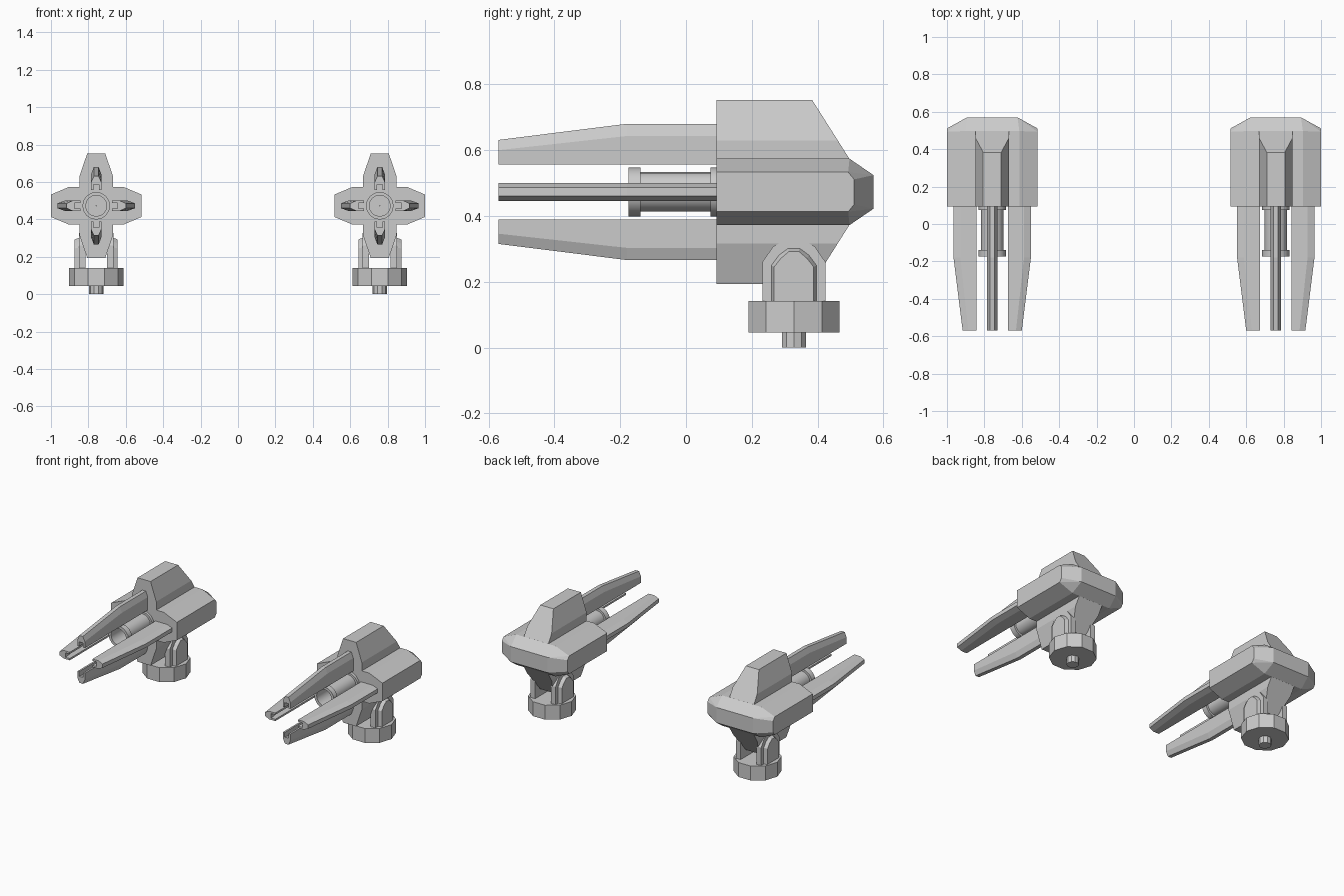
import bpy, bmesh
from math import cos, sin, pi
from mathutils import Matrix

if "Cube" in bpy.data.objects:
    bpy.data.objects.remove(bpy.data.objects["Cube"])

AXIS = 0.473   # height of the gun axis
BASE_Y = 0.328  # centre of the swivel base


def finish(bm, name, loc):
    bmesh.ops.recalc_face_normals(bm, faces=bm.faces[:])
    mesh = bpy.data.meshes.new(name)
    bm.to_mesh(mesh)
    bm.free()
    ob = bpy.data.objects.new(name, mesh)
    ob.location = loc
    bpy.context.collection.objects.link(ob)
    return ob


def hull(name, pts, loc):
    bm = bmesh.new()
    for p in pts:
        bm.verts.new(p)
    res = bmesh.ops.convex_hull(bm, input=bm.verts[:])
    junk = {v for v in res["geom_interior"] if isinstance(v, bmesh.types.BMVert)}
    bmesh.ops.delete(bm, geom=list(junk), context='VERTS')
    bmesh.ops.dissolve_limit(bm, angle_limit=0.02, verts=bm.verts[:], edges=bm.edges[:])
    return finish(bm, name, loc)


def loft(name, rings, loc, rot=None, closed=False):
    """Bridge equal-length rings; cap the ends, or join last to first."""
    bm = bmesh.new()
    vr = [[bm.verts.new(p) for p in r] for r in rings]
    n = len(vr[0])
    pairs = list(zip(vr, vr[1:])) + ([(vr[-1], vr[0])] if closed else [])
    for a, b in pairs:
        for i in range(n):
            j = (i + 1) % n
            bm.faces.new((a[i], a[j], b[j], b[i]))
    if not closed:
        bm.faces.new(vr[0])
        bm.faces.new(vr[-1])
    if rot:
        bm.transform(rot)
    return finish(bm, name, loc)


def circle_y(r, y, n=16):
    return [(r * cos(2 * pi * i / n), y, r * sin(2 * pi * i / n)) for i in range(n)]


def circle_z(r, z, n=10):
    return [(r * cos(2 * pi * i / n), r * sin(2 * pi * i / n), z) for i in range(n)]


def prong_ring(y, mid, out):
    # U-shaped channel, open towards the barrel
    a, b, c, inn = 0.027, 0.013, 0.015, 0.084
    half = [(a, inn), (a, mid), (b, out)]
    cut = [(c, inn), (c, mid - 0.012)]
    prof = [(-x, z) for x, z in half] + [(x, z) for x, z in half[::-1]]
    prof += cut + [(-x, z) for x, z in cut[::-1]]
    return [(x, y, z) for x, z in prof]


def arch(x, w, top, shoulder):
    # half-octagon topped plate outline in the y-z plane
    return [(x, s * y, z) for s in (-1, 1) for y, z in
            ((w, 0.13), (w, shoulder), (w * 0.66, top - 0.021), (w * 0.25, top))]


def turret(cx, side):
    axis = (cx, 0, AXIS)

    # horizontal body with chamfered rear
    pts = []
    for sx in (-1, 1):
        for sz in (-1, 1):
            pts += [(sx * x, y, sz * z) for x, y, z in
                    ((0.145, 0.093, 0.101), (0.242, 0.093, 0.06),
                     (0.145, 0.497, 0.101), (0.242, 0.493, 0.06),
                     (0.242, 0.511, 0.038), (0.135, 0.57, 0.051))]
    hull(side + "_body", pts, axis)

    # upper and lower fins
    for sz, label in ((1, "upper"), (-1, "lower")):
        pts = [(sx * x, y, sz * z) for sx in (-1, 1) for x, y, z in
               ((0.09, 0.093, 0.1), (0.09, 0.093, 0.157), (0.048, 0.093, 0.28),
                (0.09, 0.497, 0.1), (0.09, 0.461, 0.157), (0.048, 0.383, 0.28))]
        hull(f"{side}_{label}_fin", pts, axis)

    # four tapered prongs around the barrel
    for k in range(4):
        rings = [prong_ring(0.1, 0.17, 0.207), prong_ring(-0.18, 0.17, 0.207),
                 prong_ring(-0.57, 0.127, 0.158)]
        loft(f"{side}_prong_{k + 1}", rings, axis, Matrix.Rotation(k * pi / 2, 4, 'Y'))

    # hollow barrel with end collars
    prof = [(0.056, -0.175), (0.074, -0.175), (0.074, -0.138), (0.06, -0.138),
            (0.06, 0.075), (0.074, 0.075), (0.074, 0.095), (0.001, 0.095),
            (0.001, 0.06), (0.056, 0.06)]
    barrel = loft(side + "_barrel", [circle_y(r, y) for r, y in prof], axis, closed=True)
    barrel.data.shade_smooth()
    barrel.data.set_sharp_from_angle(angle=0.6)

    # swivel base and pin
    base = (cx, BASE_Y, 0)
    loft(side + "_base", [circle_z(0.145, 0.045), circle_z(0.145, 0.141)], base)
    loft(side + "_pin", [circle_z(0.038, 0), circle_z(0.038, 0.05)], base)

    # yoke ears with raised bevelled plates
    for sx, label in ((-1, "left"), (1, "right")):
        hull(f"{side}_{label}_ear",
             arch(sx * 0.058, 0.096, 0.328, 0.26) + arch(sx * 0.093, 0.096, 0.328, 0.26), base)
        hull(f"{side}_{label}_ear_plate",
             arch(sx * 0.09, 0.07, 0.303, 0.25) + arch(sx * 0.115, 0.06, 0.292, 0.245), base)


turret(-0.758, "left")
turret(0.758, "right")
